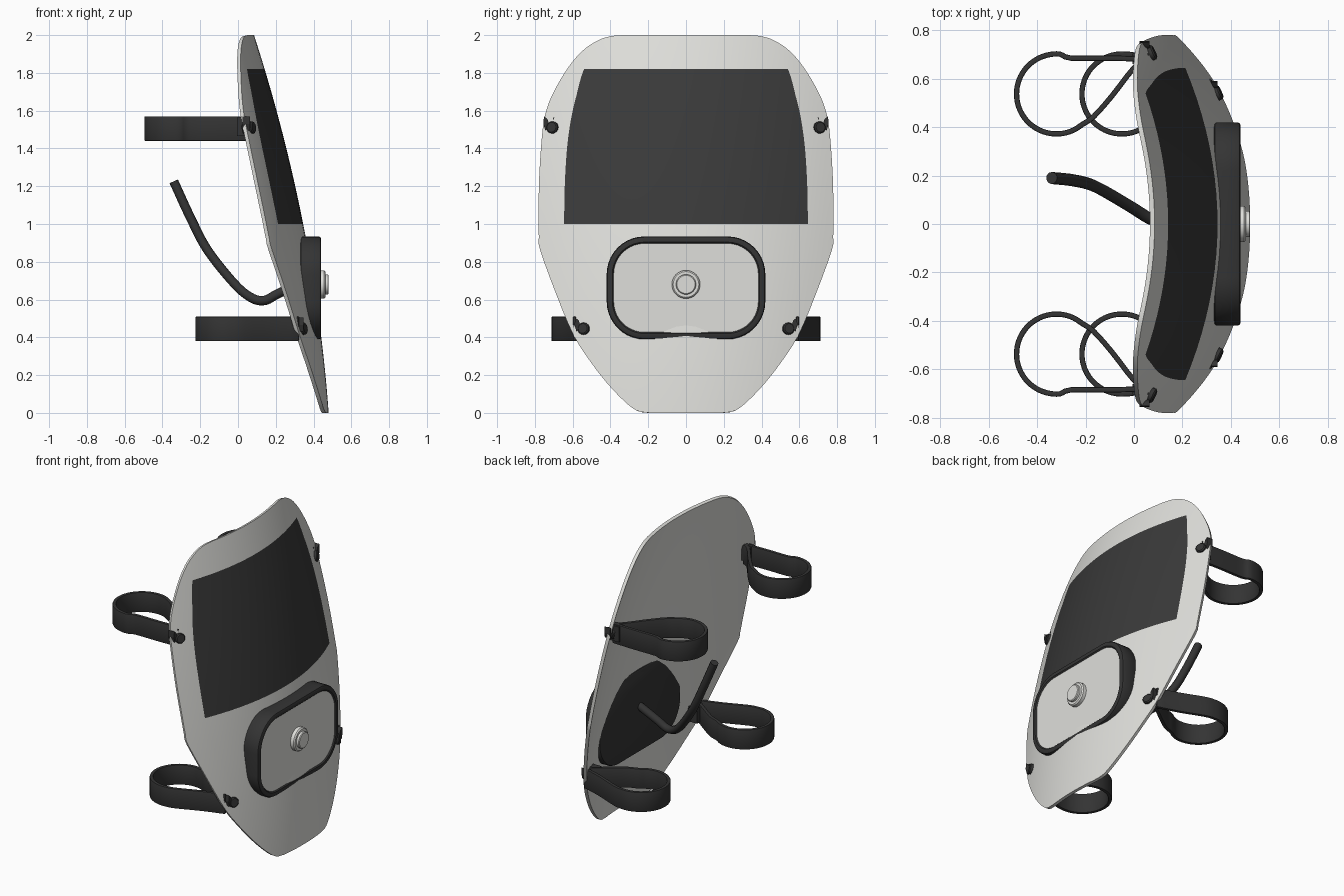
import bpy, bmesh, math
from mathutils import Vector

if "Cube" in bpy.data.objects:
    bpy.data.objects.remove(bpy.data.objects["Cube"])


def material(name, c):
    m = bpy.data.materials.new(name)
    m.diffuse_color = (*c, 1)
    m.use_nodes = True
    m.node_tree.nodes["Principled BSDF"].inputs["Base Color"].default_value = m.diffuse_color
    return m


WHITE = material("off_white", (0.74, 0.74, 0.71))
GLASS = material("dark_window", (0.042, 0.042, 0.042))
BLACK = material("black_rubber", (0.034, 0.034, 0.034))


def finish(name, bm, mats, angle=35):
    bmesh.ops.recalc_face_normals(bm, faces=bm.faces)
    me = bpy.data.meshes.new(name)
    bm.to_mesh(me)
    bm.free()
    ob = bpy.data.objects.new(name, me)
    bpy.context.collection.objects.link(ob)
    for m in mats:
        me.materials.append(m)
    bpy.ops.object.select_all(action='DESELECT')
    ob.select_set(True)
    bpy.context.view_layer.objects.active = ob
    return ob


def smooth(ob, angle=35):
    for m in list(ob.modifiers):
        bpy.ops.object.modifier_apply(modifier=m.name)
    bpy.ops.object.shade_smooth_by_angle(angle=math.radians(angle))


def spline(pts, n):
    """Catmull-Rom through the given points."""
    p = [Vector(q) for q in pts]
    p = [2 * p[0] - p[1]] + p + [2 * p[-1] - p[-2]]
    out = []
    for i in range(1, len(p) - 2):
        a, b, c, d = p[i - 1:i + 3]
        for k in range(n):
            t = k / n
            out.append(0.5 * (2 * b + (c - a) * t + (2 * a - 5 * b + 4 * c - d) * t * t
                              + (3 * b - a - 3 * c + d) * t ** 3))
    return out + [p[-2]]


def surf(y, z):
    """Front of the curved shell."""
    return 0.48 - 0.0725 * z - 0.0625 * z * z - 0.32 * y * y


# Shell: half outline and window edge as (half width, height, window half width)
rows = [(0.19, 0, 0.15), (0.26, 0.012, 0.21), (0.33, 0.065, 0.27), (0.42, 0.16, 0.34),
        (0.505, 0.27, 0.41), (0.595, 0.41, 0.48), (0.68, 0.61, 0.55), (0.772, 0.86, 0.635),
        (0.779, 0.93, 0.643), (0.78, 1.0, 0.645), (0.779, 1.2, 0.642), (0.768, 1.4, 0.63),
        (0.75, 1.56, 0.608), (0.71, 1.68, 0.58), (0.63, 1.82, 0.54), (0.55, 1.915, 0.47),
        (0.47, 1.97, 0.40), (0.40, 1.994, 0.34), (0.33, 2.0, 0.28)]
bm = bmesh.new()
grid = []
for w, z, win in spline(rows, 3):
    z = min(max(z, 0), 2)
    half = [win * i / 10 for i in range(11)] + [win + (w - win) * i / 4 for i in range(1, 5)]
    ys = [-h for h in reversed(half[1:])] + half
    grid.append([bm.verts.new((surf(y, z), y, z)) for y in ys])
for a, b in zip(grid, grid[1:]):
    for i in range(len(a) - 1):
        f = bm.faces.new((a[i], a[i + 1], b[i + 1], b[i]))
        c = f.calc_center_median()
        f.material_index = int(1.0 < c.z < 1.82 and 4 <= i < 24)
shell = finish("shell", bm, [WHITE, GLASS])
if shell.data.polygons[0].normal.x < 0:
    shell.data.flip_normals()
mod = shell.modifiers.new("thickness", 'SOLIDIFY')
mod.thickness = 0.02
mod.offset = -1
mod.material_offset = -1
smooth(shell)


# Lamp housing: rounded box through the shell with a pale recessed face
def rounded_loop(bm, x, inset):
    r, hy, hz = 0.2 - inset, 0.42 - inset, 0.272 - inset
    loop = []
    for q, (sy, sz) in enumerate([(1, 1), (-1, 1), (-1, -1), (1, -1)]):
        for k in range(11):
            t = math.pi / 2 * (q + k / 10)
            loop.append(bm.verts.new((x, sy * (hy - r) + r * math.cos(t),
                                      0.662 + sz * (hz - r) + r * math.sin(t))))
    return loop


bm = bmesh.new()
loops = [rounded_loop(bm, x, i) for x, i in
         [(0.33, 0.012), (0.334, 0.004), (0.342, 0), (0.428, 0), (0.436, 0.004),
          (0.44, 0.012), (0.44, 0.03), (0.433, 0.037)]]
for a, b in zip(loops, loops[1:]):
    for i in range(len(a)):
        j = (i + 1) % len(a)
        bm.faces.new((a[i], a[j], b[j], b[i]))
bm.faces.new(loops[0])
bm.faces.new(loops[-1]).material_index = 1
smooth(finish("lamp_housing", bm, [BLACK, WHITE]))


# Knob: stepped turned profile of (x, radius)
def turned(name, profile, origin, axis, mat, n=32):
    bm = bmesh.new()
    rings = [[bm.verts.new((r * math.cos(2 * math.pi * k / n), r * math.sin(2 * math.pi * k / n), h))
              for k in range(n)] for h, r in profile]
    for a, b in zip(rings, rings[1:]):
        for k in range(n):
            bm.faces.new((a[k], a[(k + 1) % n], b[(k + 1) % n], b[k]))
    bm.faces.new(rings[0])
    bm.faces.new(rings[-1])
    q = Vector(axis).to_track_quat('Z', 'Y')
    for v in bm.verts:
        v.co = q @ v.co + Vector(origin)
    smooth(finish(name, bm, [mat]))


turned("knob", [(0, 0.075), (0.025, 0.075), (0.032, 0.068), (0.032, 0.053),
                (0.046, 0.053), (0.05, 0.048)], (0.43, 0, 0.68), (1, 0, 0), WHITE)


def box(name, lo, hi):
    bm = bmesh.new()
    bmesh.ops.create_cube(bm, size=1)
    for v in bm.verts:
        v.co = [(a + b) / 2 + c * (b - a) for a, b, c in zip(lo, hi, v.co)]
    return finish(name, bm, [BLACK])


# Straps: ribbons along a looped path, one per corner
def strap(name, side, before, cx, after, z0, z1):
    arc = [(cx + 0.165 * math.cos(math.radians(a)), 0.537 + 0.165 * math.sin(math.radians(a)))
           for a in range(85, 311, 15)]
    bm = bmesh.new()
    cols = [[bm.verts.new((p.x, side * p.y, z)) for z in (z0, z1)]
            for p in spline(before + arc + after, 3)]
    for a, b in zip(cols, cols[1:]):
        bm.faces.new((a[0], b[0], b[1], a[1]))
    ob = finish(name, bm, [BLACK])
    mod = ob.modifiers.new("thickness", 'SOLIDIFY')
    mod.thickness = 0.022
    mod.offset = 0
    mod = ob.modifiers.new("soft_edge", 'BEVEL')
    mod.width = 0.005
    mod.segments = 2
    smooth(ob)


for side, tag in ((1, "left"), (-1, "right")):
    strap("upper_strap_" + tag, side, [(0.05, 0.68), (-0.1, 0.685), (-0.26, 0.685)], -0.32,
          [(-0.165, 0.445), (-0.09, 0.53), (0.0, 0.645), (0.05, 0.675)], 1.44, 1.57)
    strap("lower_strap_" + tag, side, [(0.32, 0.585), (0.18, 0.63), (0.03, 0.69)], -0.05,
          [(0.12, 0.435), (0.2, 0.49), (0.28, 0.55), (0.32, 0.57)], 0.38, 0.51)
    # Fasteners: round stud, hook plate and rear clip
    for level, y, z in (("upper", 0.705, 1.51), ("lower", 0.54, 0.445)):
        x = surf(y, z)
        turned(f"{level}_stud_{tag}", [(-0.04, 0.032), (0.012, 0.032), (0.018, 0.026)],
               (x, side * y, z), (1, side * 0.45, 0.15), BLACK, 16)
        bm = bmesh.new()
        xa = surf(y + 0.04, z + 0.03)
        outline = [(0.015, 0.005), (0.04, -0.015), (0.05, 0.02), (0.047, 0.06), (0.028, 0.045)]
        back = [bm.verts.new((xa - 0.02, side * (y + a), z + b)) for a, b in outline]
        front = [bm.verts.new((xa + 0.022, side * (y + a), z + b)) for a, b in outline]
        bm.faces.new(back)
        bm.faces.new(front)
        for i in range(5):
            j = (i + 1) % 5
            bm.faces.new((back[i], back[j], front[j], front[i]))
        finish(f"{level}_hook_{tag}", bm, [BLACK])
        ya, yb = sorted((side * (y - 0.045), side * (y + 0.0)))
        box(f"{level}_clip_{tag}", (x - 0.075, ya, z - 0.045), (x - 0.01, yb, z + 0.055))

# Bent tube behind the shell
cu = bpy.data.curves.new("bent_tube", 'CURVE')
cu.dimensions = '3D'
cu.bevel_depth = 0.025
cu.bevel_resolution = 3
cu.use_fill_caps = True
path = spline([(-0.34, 0.19, 1.225), (-0.25, 0.18, 1.03), (-0.16, 0.155, 0.86), (-0.02, 0.075, 0.685),
               (0.07, 0.02, 0.61), (0.14, 0.0, 0.595), (0.21, 0.0, 0.63), (0.34, 0, 0.69)], 6)
sp = cu.splines.new('POLY')
sp.points.add(len(path) - 1)
for pt, p in zip(sp.points, path):
    pt.co = (*p, 1)
cu.materials.append(BLACK)
tube = bpy.data.objects.new("bent_tube", cu)
bpy.context.collection.objects.link(tube)
